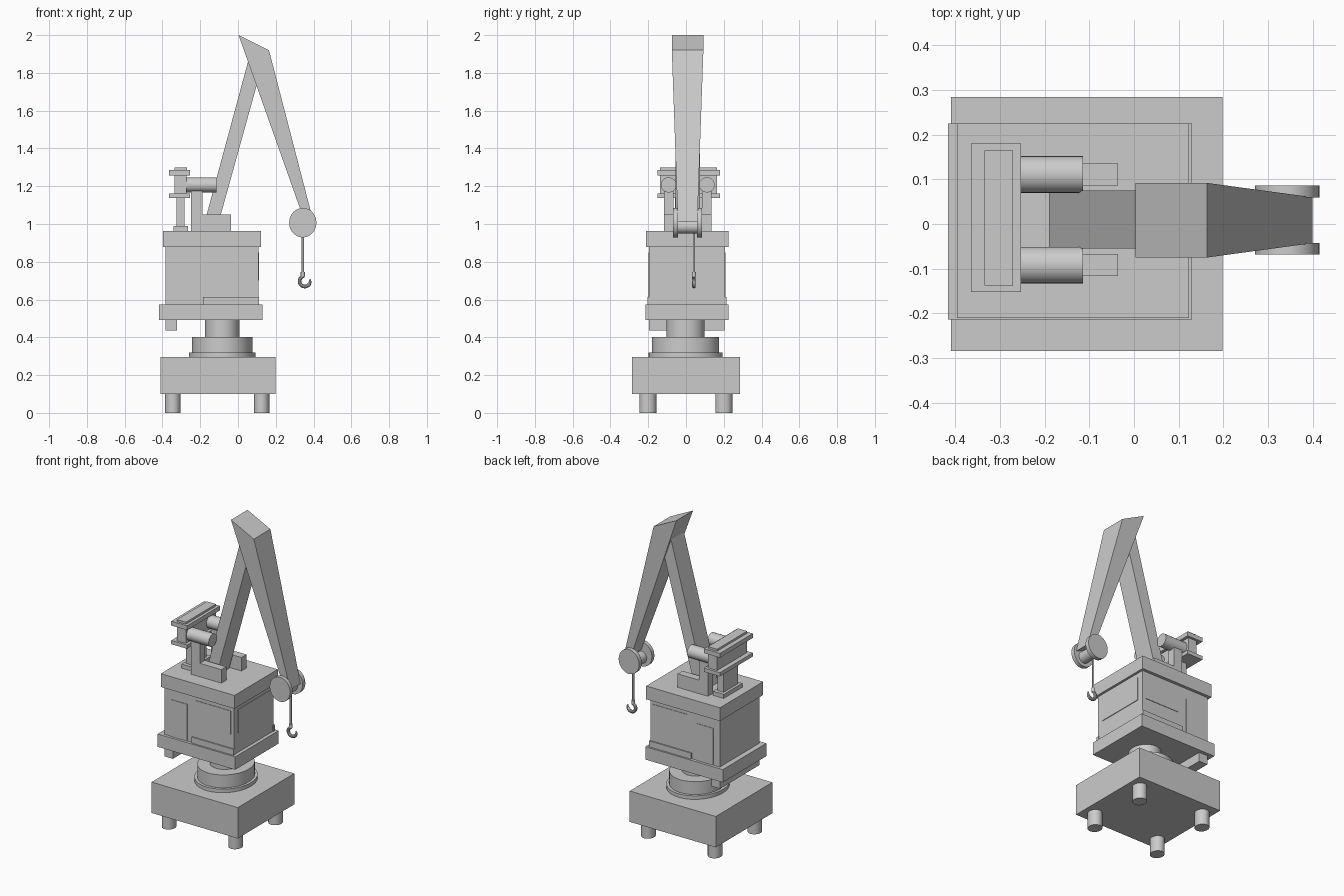
import bpy, bmesh, math
from mathutils import Vector

if "Cube" in bpy.data.objects:
    bpy.data.objects.remove(bpy.data.objects["Cube"])


def finish(name, bm, smooth=False):
    bmesh.ops.recalc_face_normals(bm, faces=bm.faces)
    me = bpy.data.meshes.new(name)
    bm.to_mesh(me)
    bm.free()
    ob = bpy.data.objects.new(name, me)
    bpy.context.collection.objects.link(ob)
    if smooth:
        bpy.context.view_layer.objects.active = ob
        ob.select_set(True)
        bpy.ops.object.shade_smooth_by_angle(angle=math.radians(35))
        ob.select_set(False)
    return ob


def loft(name, rings, smooth=False):
    """Skin a list of equal-length point rings and cap the ends."""
    bm = bmesh.new()
    vs = [[bm.verts.new(p) for p in r] for r in rings]
    n = len(vs[0])
    for a, b in zip(vs, vs[1:]):
        for i in range(n):
            j = (i + 1) % n
            bm.faces.new((a[i], a[j], b[j], b[i]))
    bm.faces.new(vs[0])
    bm.faces.new(vs[-1])
    return finish(name, bm, smooth)


def prism(name, pts, y0, y1):
    """Extrude an x-z outline along y."""
    return loft(name, [[(x, y, z) for x, z in pts] for y in (y0, y1)])


def box(name, x0, x1, y0, y1, z0, z1):
    return prism(name, [(x0, z0), (x1, z0), (x1, z1), (x0, z1)], y0, y1)


def cyl(name, axis, c, r, lo, hi, n=32):
    """Elliptic cylinder; c and r are given in the two other axes."""
    rings = []
    for h in (lo, hi):
        ring = []
        for i in range(n):
            t = 2 * math.pi * i / n
            p = [c[0] + r[0] * math.cos(t), c[1] + r[1] * math.sin(t)]
            p.insert('xyz'.index(axis), h)
            ring.append(p)
        rings.append(ring)
    return loft(name, rings, True)


# base and feet
box("base", -0.41, 0.198, -0.285, 0.285, 0.10, 0.297)
for i, x in enumerate((-0.345, 0.125)):
    for j, y in enumerate((-0.202, 0.2)):
        cyl(f"foot_{i}{j}", 'z', (x, y), (0.041, 0.045), 0, 0.11)

# turntable
cyl("turntable_flange", 'z', (-0.083, -0.002), (0.176, 0.196), 0.29, 0.32, 48)
cyl("turntable_drum", 'z', (-0.083, -0.002), (0.16, 0.178), 0.31, 0.402, 48)
cyl("turntable_column", 'z', (-0.083, -0.002), (0.091, 0.1), 0.395, 0.5, 48)

# cabin
box("platform", -0.417, 0.13, -0.214, 0.225, 0.493, 0.575)
box("under_bar", -0.383, -0.322, -0.196, 0.203, 0.435, 0.5)
box("cabin", -0.383, 0.108, -0.195, 0.206, 0.57, 0.885)
box("roof", -0.397, 0.123, -0.211, 0.225, 0.879, 0.964)
box("front_window", 0.1, 0.112, -0.155, 0.165, 0.70, 0.85)

# door, side window and skirt on both cabin sides
for tag, y, s in (("left", -0.195, -1), ("right", 0.206, 1)):
    def panel(part, x0, x1, z0, z1, t):
        box(f"{tag}_{part}", x0, x1, *sorted((y - s * 0.01, y + s * t)), z0, z1)
    panel("door", -0.337, -0.22, 0.575, 0.81, 0.003)
    panel("window", -0.16, 0.087, 0.70, 0.85, 0.003)
    panel("skirt", -0.185, 0.112, 0.572, 0.613, 0.008)

# L brackets with hydraulic cylinders
L = [(-0.25, 0.96), (-0.036, 0.96), (-0.036, 1.05), (-0.187, 1.05),
     (-0.187, 1.2), (-0.25, 1.2)]
for tag, y in (("left", -0.092), ("right", 0.111)):
    prism(f"{tag}_bracket", L, y - 0.025, y + 0.025)
    cyl(f"{tag}_cylinder", 'x', (y, 1.207), (0.041, 0.04), -0.275, -0.114)

# counterweight beam on its post
box("beam_foot", -0.342, -0.265, -0.08, 0.108, 0.96, 0.99)
box("beam_post", -0.325, -0.282, -0.058, 0.086, 0.985, 1.14)
box("beam_lower_flange", -0.365, -0.253, -0.152, 0.18, 1.138, 1.162)
box("beam_web", -0.335, -0.272, -0.138, 0.165, 1.16, 1.26)
box("beam_upper_flange", -0.365, -0.253, -0.152, 0.18, 1.257, 1.285)
box("beam_cap", -0.335, -0.271, -0.138, 0.165, 1.28, 1.298)

# lower arm and tapering jib
prism("lower_arm", [(-0.19, 0.96), (-0.116, 0.96), (0.102, 1.745), (0.06, 1.885)],
      -0.055, 0.075)
loft("jib", [
    [(0.003, -0.075, 2.0), (0.003, 0.092, 2.0), (0.164, 0.092, 1.92), (0.164, -0.075, 1.92)],
    [(0.345, -0.043, 1.035), (0.345, 0.06, 1.035), (0.4, 0.06, 1.01), (0.4, -0.043, 1.01)]])

# cable drum
cyl("drum_axle", 'y', (0.343, 0.987), (0.036, 0.037), -0.05, 0.065)
cyl("drum_disc_left", 'y', (0.343, 1.007), (0.072, 0.078), -0.068, -0.043, 40)
cyl("drum_disc_right", 'y', (0.343, 1.007), (0.072, 0.078), 0.059, 0.086, 40)

# cable and hook
HY = 0.042
cyl("cable", 'z', (0.343, HY), (0.006, 0.006), 0.73, 0.98, 12)
cyl("hook_collar", 'z', (0.343, HY), (0.011, 0.011), 0.722, 0.745, 16)
path = [(0.343, 0.735, 0.008)]
for i in range(15):
    t = math.radians(112 + 270 * i / 14)
    r = 0.010 if i < 12 else 0.010 - 0.002 * (i - 11)
    path.append((0.354 + 0.028 * math.cos(t), 0.697 + 0.028 * math.sin(t), r))
rings = []
for i, (x, z, r) in enumerate(path):
    a, b = path[max(i - 1, 0)], path[min(i + 1, len(path) - 1)]
    d = Vector((b[0] - a[0], 0, b[1] - a[1])).normalized()
    side = Vector((d.z, 0, -d.x))
    rings.append([Vector((x, HY, z)) + r * (math.cos(k * math.pi / 5) * side
                  + math.sin(k * math.pi / 5) * Vector((0, 1, 0))) for k in range(10)])
loft("hook", rings, True)
